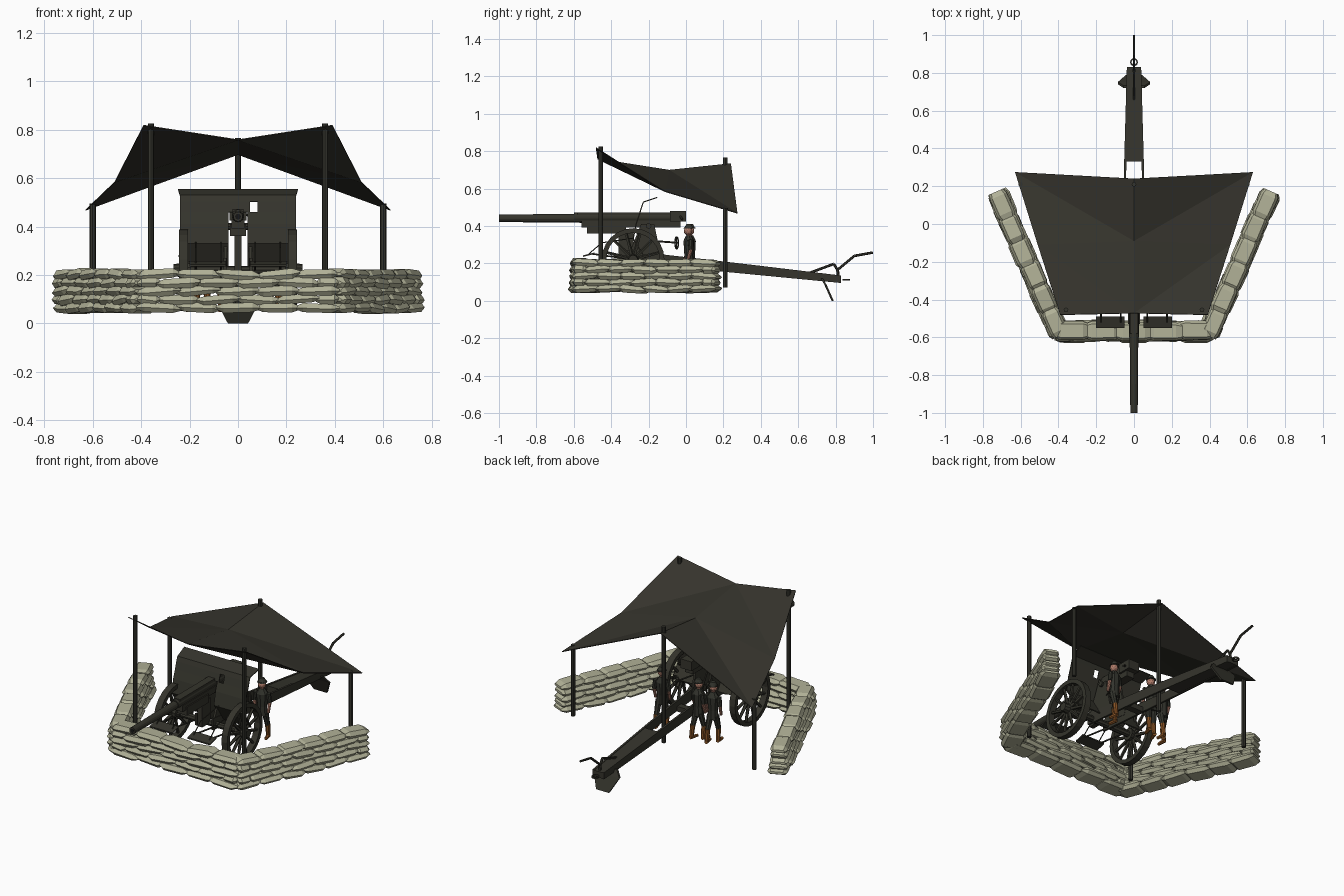
import bpy, bmesh, math, random
from mathutils import Vector, Matrix

if "Cube" in bpy.data.objects:
    bpy.data.objects.remove(bpy.data.objects["Cube"])

random.seed(4)

def material(name, rgb):
    m = bpy.data.materials.new(name)
    m.diffuse_color = (*rgb, 1)
    m.use_nodes = True
    m.node_tree.nodes["Principled BSDF"].inputs["Base Color"].default_value = m.diffuse_color
    return m

GUN = material("dark olive paint", (0.035, 0.034, 0.025))
CLOTH = material("canvas", (0.035, 0.033, 0.025))
POST = material("dark wood", (0.035, 0.035, 0.027))
BAG = material("sandbag cloth", (0.44, 0.44, 0.31))
UNIFORM = material("uniform", (0.033, 0.034, 0.026))
SKIN = material("skin", (0.45, 0.21, 0.15))
LEATHER = material("brown leather", (0.24, 0.085, 0.018))
BLACK = material("bore black", (0.008, 0.008, 0.008))

def finish(bm, name, mat):
    bmesh.ops.recalc_face_normals(bm, faces=bm.faces)
    me = bpy.data.meshes.new(name)
    bm.to_mesh(me)
    bm.free()
    me.materials.append(mat)
    ob = bpy.data.objects.new(name, me)
    bpy.context.collection.objects.link(ob)
    return ob

def loft(bm, rings, caps=True):
    """Skin a list of equal-length point rings."""
    vs = [[bm.verts.new(p) for p in r] for r in rings]
    n = len(vs[0])
    for a, b in zip(vs, vs[1:]):
        for i in range(n):
            bm.faces.new((a[i], a[(i + 1) % n], b[(i + 1) % n], b[i]))
    if caps:
        bm.faces.new(vs[0])
        bm.faces.new(vs[-1])

def box(bm, x0, x1, y0, y1, z0, z1):
    loft(bm, [[(x0, y0, z), (x1, y0, z), (x1, y1, z), (x0, y1, z)] for z in (z0, z1)])

def rod(bm, pts, r, n=6):
    """Round bar along a path; r is one radius or (start, end)."""
    r0, r1 = r if isinstance(r, tuple) else (r, r)
    for p, q in zip(pts, pts[1:]):
        p, q = Vector(p), Vector(q)
        m = Matrix.Translation((p + q) / 2) @ (q - p).to_track_quat('Z', 'Y').to_matrix().to_4x4()
        bmesh.ops.create_cone(bm, cap_ends=True, segments=n, radius1=r0, radius2=r1,
                              depth=(q - p).length, matrix=m)

def ring(bm, c, axis, ro, ri, w, n):
    """Rectangular-section hoop round an axis."""
    q = Vector(axis).to_track_quat('Z', 'Y')
    rings = []
    for k in range(n + 1):
        a = 2 * math.pi * k / n
        d = Vector((math.cos(a), math.sin(a), 0))
        rings.append([Vector(c) + q @ (d * r + Vector((0, 0, h)))
                      for r, h in ((ro, -w / 2), (ro, w / 2), (ri, w / 2), (ri, -w / 2))])
    loft(bm, rings, False)
    bmesh.ops.remove_doubles(bm, verts=bm.verts, dist=1e-5)

# sandbag walls
def sandbag(bm, c, d, length, w, h):
    side, up = Vector((-d.y, d.x, 0)), Vector((0, 0, 1))
    tilt = random.uniform(-0.09, 0.09)
    c = c + side * random.uniform(-0.006, 0.006)
    rings = []
    for t, s, f in ((-0.56, 0.75, 0.3), (-0.36, 0.97, 0.95), (0.36, 0.97, 0.95), (0.56, 0.75, 0.3)):
        sw, sh = s * w * random.uniform(0.95, 1.05), f * h * random.uniform(0.9, 1.15)
        o = c + d * t * length + up * (t * length * tilt + random.uniform(-0.003, 0.003))
        rings.append([o + side * sw / 2 * u + up * sh / 2 * v for u, v in
                      ((1, -0.1), (0.72, 0.9), (-0.72, 0.9), (-1, -0.1), (-0.75, -0.9), (0.75, -0.9))])
    loft(bm, rings)

def bag_wall(name, p, q, n):
    bm = bmesh.new()
    p, q = Vector((*p, 0)), Vector((*q, 0))
    d, total = (q - p).normalized(), (q - p).length
    for row in range(5):
        cuts = [i / n for i in range(n + 1)]
        if row % 2:
            cuts = [0] + [(i + 0.5) / n for i in range(n)] + [1]
        for a, b in zip(cuts, cuts[1:]):
            c = p + d * total * (a + b) / 2 + Vector((0, 0, 0.064 + row * 0.0345))
            sandbag(bm, c, d, total * (b - a), 0.118 - row * 0.004, 0.045)
    finish(bm, name, BAG)

bag_wall("front_sandbags", (-0.41, -0.567), (0.41, -0.567), 5)
for s, side in ((-1, "left"), (1, "right")):
    bag_wall(side + "_sandbags", (s * 0.393, -0.585), (s * 0.724, 0.165), 6)

# canopy poles
for i, (x, y, z) in enumerate(((-0.36, -0.455, 0.825), (0.36, -0.455, 0.825), (-0.6, 0.21, 0.495),
                               (0.6, 0.21, 0.495), (0, 0.21, 0.765))):
    bm = bmesh.new()
    rod(bm, [(x, y, 0.07), (x, y, z)], 0.0125, 8)
    finish(bm, f"canopy_pole_{i + 1}", POST)

# sagging canvas canopy, three rows of three points
bm = bmesh.new()
rows = [[(-0.39, -0.48, 0.82), (0, -0.472, 0.76), (0.39, -0.48, 0.82)],
        [(-0.51, -0.11, 0.585), (0, -0.09, 0.70), (0.51, -0.11, 0.585)],
        [(-0.63, 0.275, 0.47), (0, 0.24, 0.735), (0.63, 0.275, 0.47)]]
v = [[bm.verts.new(p) for p in r] for r in rows]
for e in (0, 2):
    bm.faces.new((v[0][e], v[0][1], v[1][e]))
    bm.faces.new((v[0][1], v[1][1], v[1][e]))
    bm.faces.new((v[1][e], v[1][1], v[2][e]))
    bm.faces.new((v[1][1], v[2][1], v[2][e]))
canopy = finish(bm, "canopy", CLOTH)
canopy.modifiers.new("thickness", 'SOLIDIFY').thickness = 0.004

# gun barrel with breech
bm = bmesh.new()
rod(bm, [(0, -0.55, 0.441), (0, -1, 0.441)], (0.024, 0.02), 14)
rod(bm, [(0, -0.6, 0.445), (0, -0.05, 0.445)], 0.026, 14)
box(bm, -0.022, 0.022, -0.58, -0.02, 0.455, 0.473)
box(bm, -0.036, 0.036, -0.085, 0.0, 0.425, 0.48)
rod(bm, [(0.036, -0.03, 0.45), (0.06, -0.02, 0.435)], 0.006)
finish(bm, "barrel", GUN)
bm = bmesh.new()
rod(bm, [(0, -0.99, 0.441), (0, -1.0005, 0.441)], 0.012, 12)
finish(bm, "bore", BLACK)

# cradle below the barrel
bm = bmesh.new()
box(bm, -0.026, 0.026, -0.56, -0.03, 0.392, 0.43)
box(bm, -0.033, 0.033, -0.53, -0.32, 0.36, 0.41)
box(bm, -0.015, 0.015, -0.36, -0.28, 0.22, 0.37)
rod(bm, [(-0.07, -0.2, 0.4), (0.07, -0.2, 0.4)], 0.015, 8)
finish(bm, "cradle", GUN)

# folded gun shield with barrel slot and sight window
xs = (-0.24, -0.04, 0.04, 0.05, 0.08, 0.24)
prof = ((-0.22, 0.225), (-0.285, 0.33), (-0.27, 0.41), (-0.253, 0.46), (-0.24, 0.503),
        (-0.23, 0.53), (-0.155, 0.555))
bm = bmesh.new()
g = [[bm.verts.new((x * (1.03 if j == 6 else 1), y, z)) for x in xs] for j, (y, z) in enumerate(prof)]
for j in range(6):
    for i in range(5):
        if (i == 1 and j < 3) or (i == 3 and j == 3):
            continue
        bm.faces.new((g[j][i], g[j][i + 1], g[j + 1][i + 1], g[j + 1][i]))
shield = finish(bm, "gun_shield", GUN)
shield.modifiers.new("thickness", 'SOLIDIFY').thickness = 0.006

# wheels, axle and front footboards
WY, WZ = -0.283, 0.22
bm = bmesh.new()
rod(bm, [(-0.24, WY, WZ), (0.24, WY, WZ)], 0.018, 8)
finish(bm, "axle", GUN)
for s, side in ((-1, "left"), (1, "right")):
    x = s * 0.225
    bm = bmesh.new()
    ring(bm, (x, WY, WZ), (1, 0, 0), 0.168, 0.143, 0.038, 24)
    rod(bm, [(x - s * 0.03, WY, WZ), (x + s * 0.042, WY, WZ)], (0.036, 0.024), 10)
    for k in range(12):
        a = math.pi * (k + 0.5) / 6
        d = Vector((0, math.cos(a), math.sin(a)))
        c = Vector((x, WY, WZ))
        rod(bm, [c + d * 0.02, c + d * 0.149], (0.011, 0.008), 5)
    finish(bm, side + "_wheel", GUN)

    bm = bmesh.new()
    x0, x1 = sorted((s * 0.05, s * 0.2))
    loft(bm, [[(x, -0.55, 0.235), (x, -0.49, 0.25), (x, -0.49, 0.258), (x, -0.55, 0.243)] for x in (x0, x1)])
    for xx in (0.07, 0.175):
        rod(bm, [(s * xx, -0.52, 0.25), (s * xx, -0.45, 0.31), (s * xx, -0.28, 0.335)], 0.003, 5)
        rod(bm, [(s * xx, -0.5, 0.25), (s * xx, WY, WZ)], 0.005, 5)
    finish(bm, side + "_footboard", GUN)

    # elevating handwheel
    bm = bmesh.new()
    ring(bm, (s * 0.1, -0.05, 0.31), (0.3, 1, 0), 0.035, 0.029, 0.006, 12)
    rod(bm, [(s * 0.1, -0.04, 0.31), (s * 0.05, -0.18, 0.32)], 0.005)
    rod(bm, [(s * 0.1, -0.05, 0.278), (s * 0.1, -0.05, 0.342)], 0.003, 5)
    finish(bm, side + "_handwheel", GUN)

    # trail side beam and carriage cheek
    bm = bmesh.new()
    rings = []
    for y, w, z0, z1 in ((-0.32, 0.06, 0.2, 0.27), (0.1, 0.057, 0.165, 0.222), (0.33, 0.052, 0.143, 0.195),
                         (0.83, 0.038, 0.095, 0.135)):
        rings.append([(s * w, y, z0), (s * w, y, z1), (s * (w - 0.012), y, z1), (s * (w - 0.012), y, z0)])
    loft(bm, rings)
    loft(bm, [[(s * t, -0.31, 0.24), (s * t, -0.13, 0.22), (s * t, -0.17, 0.41), (s * t, -0.24, 0.41)]
              for t in (0.045, 0.057)])
    finish(bm, side + "_trail_beam", GUN)

# trail plate, spade, towing ring
bm = bmesh.new()
loft(bm, [[(-w, y, z0), (w, y, z0), (w, y, z1), (-w, y, z1)] for y, w, z0, z1 in
          ((0.33, 0.045, 0.146, 0.192), (0.83, 0.036, 0.097, 0.133))])
box(bm, -0.05, 0.05, -0.02, 0.02, 0.17, 0.2)
finish(bm, "trail_plate", GUN)
bm = bmesh.new()
loft(bm, [[(-w, y, z), (w, y, z), (w, y + 0.012, z), (-w, y + 0.012, z)] for w, y, z in
          ((0.055, 0.72, 0.12), (0.085, 0.74, 0.085), (0.042, 0.778, 0.0))])
finish(bm, "spade", GUN)
bm = bmesh.new()
ring(bm, (0, 0.857, 0.112), (0, 0, 1), 0.021, 0.013, 0.009, 12)
finish(bm, "towing_ring", GUN)

# bent handspike and lifting handle
bm = bmesh.new()
rod(bm, [(0, 0.65, 0.145), (0, 0.79, 0.197), (0, 0.81, 0.165), (0, 0.9, 0.24), (0, 0.999, 0.258)], 0.007, 6)
rod(bm, [(0, 0.81, 0.17), (0, 0.815, 0.12)], 0.008, 6)
finish(bm, "handspike", GUN)

# gun crew
def crew(name, x, y, turn):
    place = Matrix.Translation((x, y, 0)) @ Matrix.Rotation(turn, 4, 'Z')
    parts = {k: bmesh.new() for k in ("uniform", "skin", "boots")}
    u, sk, bt = parts.values()
    loft(u, [[(w * math.cos(a), 0.8 * d * math.sin(a), z) for a in [math.pi * k / 4 for k in range(8)]]
             for w, d, z in ((0.034, 0.032, 0.19), (0.028, 0.03, 0.245), (0.037, 0.036, 0.32), (0.015, 0.018, 0.35))])
    rod(sk, [(0, 0, 0.34), (0, -0.004, 0.36)], 0.011, 8)
    bmesh.ops.create_icosphere(sk, subdivisions=2, radius=0.023, matrix=Matrix.Translation((0, -0.004, 0.374)))
    rod(u, [(0, 0, 0.386), (0, 0, 0.391)], (0.028, 0.026), 10)
    rod(u, [(0, 0, 0.39), (0, 0, 0.41)], (0.024, 0.013), 10)
    for s in (-1, 1):
        step = s * 0.022
        rod(u, [(s * 0.017, 0, 0.21), (s * 0.022, step, 0.125)], (0.019, 0.014), 8)
        rod(bt, [(s * 0.022, step, 0.13), (s * 0.023, step + 0.008, 0.06)], (0.015, 0.012), 8)
        rod(bt, [(s * 0.023, step + 0.015, 0.058), (s * 0.026, step - 0.035, 0.056)], (0.012, 0.009), 6)
        rod(u, [(s * 0.036, 0, 0.325), (s * 0.044, 0.002, 0.272)], (0.014, 0.012), 8)
        rod(sk, [(s * 0.044, 0.002, 0.275), (s * 0.042, -0.014, 0.215)], (0.0105, 0.008), 8)
    for (k, bm), mat in zip(parts.items(), (UNIFORM, SKIN, LEATHER)):
        bm.transform(place)
        finish(bm, f"{name}_{k}", mat)

crew("right_gunner", 0.15, 0.015, 0.2)
crew("left_loader", -0.1, 0.025, -0.3)
crew("left_gunner", -0.19, 0.015, 0.1)
